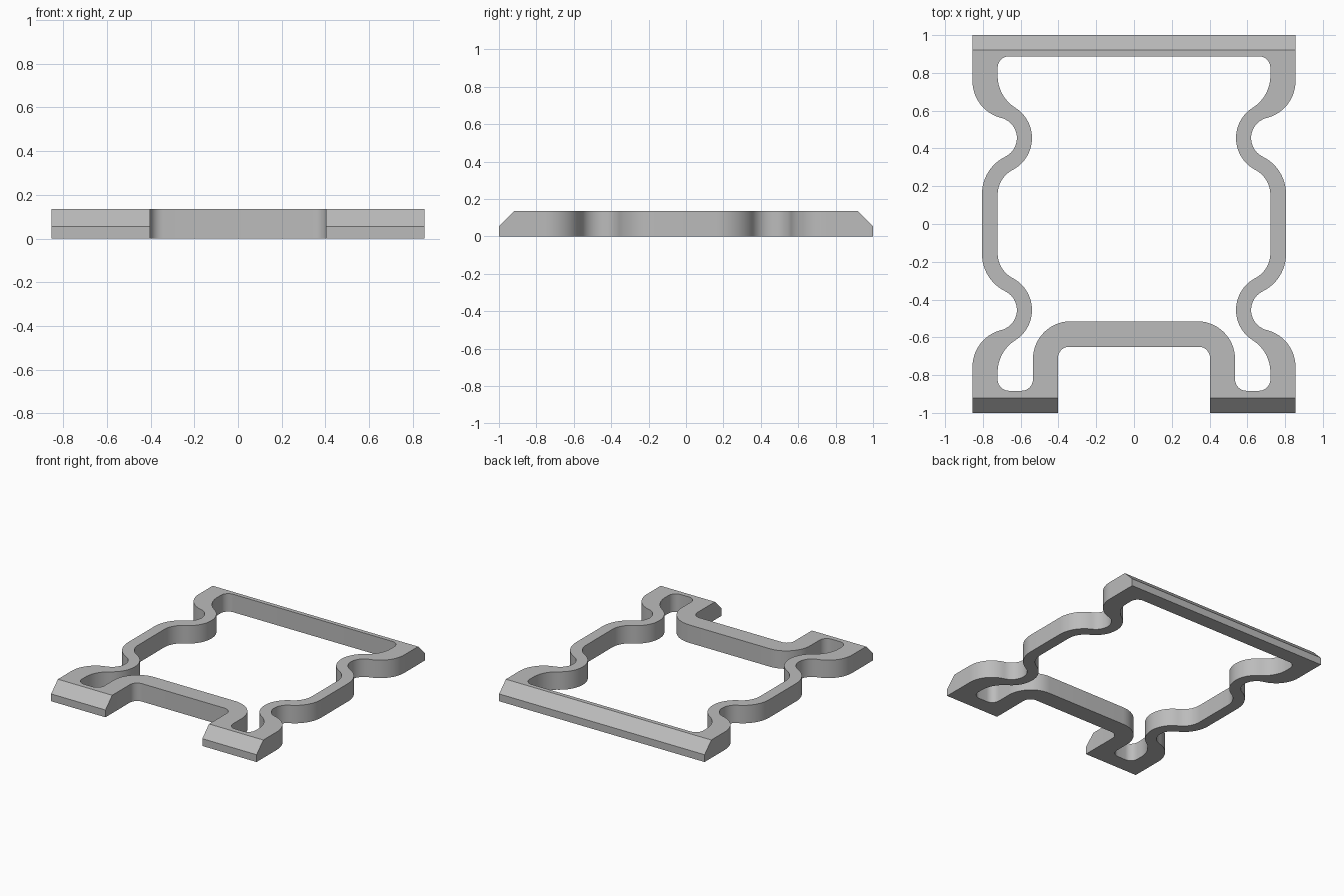
import bpy, bmesh, math
from mathutils import Vector
from mathutils.geometry import delaunay_2d_cdt

if "Cube" in bpy.data.objects:
    bpy.data.objects.remove(bpy.data.objects["Cube"])

HEIGHT, LIP = 0.135, 0.055      # plate height, and where the end chamfers start
WAIST = (0.73, 0.455)           # centre of each pinched waist arc
R_IN, R_OUT = 0.19, 0.11        # waist radii on the inner and outer outline


def arc(c, r, a0, a1, n=14):
    """Points on an arc, angles in degrees."""
    return [(c[0] + r * math.cos(math.radians(a0 + (a1 - a0) * i / n)),
             c[1] + r * math.sin(math.radians(a0 + (a1 - a0) * i / n))) for i in range(n + 1)]


def waist(rw, wall_back, r_back, wall_mid, r_mid):
    """Smooth S-curve from the back wall through the waist to the middle wall."""
    dx1, dx2 = WAIST[0] - wall_back + r_back, WAIST[0] - wall_mid + r_mid
    dy1 = math.sqrt((r_back + rw) ** 2 - dx1 ** 2)
    dy2 = math.sqrt((r_mid + rw) ** 2 - dx2 ** 2)
    a1, a2 = math.degrees(math.atan2(dy1, dx1)), math.degrees(math.atan2(dy2, dx2))
    return (arc((wall_back - r_back, WAIST[1] + dy1), r_back, 0, -a1)
            + arc(WAIST, rw, 180 - a1, 180 + a2, 20)[1:]
            + arc((wall_mid - r_mid, WAIST[1] - dy2), r_mid, a2, 0)[1:])


def flip_y(pts):
    return [(x, -y) for x, y in reversed(pts)]


def both_sides(pts):
    """Close a right-hand half outline with its mirror image."""
    return pts + [(-x, y) for x, y in reversed(pts)]


# Outer outline, right half, from the back corner round to the front notch
outer_s = waist(R_OUT, 0.855, 0.20, 0.805, 0.22)
outer = both_sides([(0.855, 1.0)] + outer_s + flip_y(outer_s)
                   + [(0.855, -1.0), (0.403, -1.0)]
                   + arc((0.343, -0.71), 0.06, 0, 90, 8))

# Inner outline, right half, ending over the raised front crossbar
inner_s = waist(R_IN, 0.722, 0.20, 0.722, 0.15)
inner = both_sides(arc((0.662, 0.828), 0.06, 90, 0, 8) + inner_s + flip_y(inner_s)
                   + arc((0.662, -0.823), 0.06, 0, -90, 8)
                   + arc((0.595, -0.823), 0.06, 270, 180, 8)
                   + arc((0.335, -0.715), 0.20, 0, 90))

# Fill between the outlines and extrude upwards
bm = bmesh.new()
edges = []
for loop in (outer, inner):
    vs = [bm.verts.new((x, y, 0)) for x, y in loop]
    edges += [bm.edges.new((vs[i], vs[(i + 1) % len(vs)])) for i in range(len(vs))]
bmesh.ops.triangle_fill(bm, edges=edges, use_beauty=True, use_dissolve=False)
ext = bmesh.ops.extrude_face_region(bm, geom=bm.faces[:], use_keep_orig=True)
bmesh.ops.translate(bm, vec=(0, 0, HEIGHT),
                    verts=[g for g in ext["geom"] if isinstance(g, bmesh.types.BMVert)])

# Chamfer the front and back top edges
for s in (1, -1):
    cut = bmesh.ops.bisect_plane(bm, geom=bm.verts[:] + bm.edges[:] + bm.faces[:],
                                 plane_co=(0, s, LIP), plane_no=Vector((0, s, 1)),
                                 clear_outer=True)
    bmesh.ops.holes_fill(bm, edges=[e for e in bm.edges if e.is_boundary], sides=0)
bmesh.ops.recalc_face_normals(bm, faces=bm.faces[:])

mesh = bpy.data.meshes.new("frame")
bm.to_mesh(mesh)
bm.free()
frame = bpy.data.objects.new("frame", mesh)
bpy.context.collection.objects.link(frame)

# Plain grey finish
grey = bpy.data.materials.new("grey")
grey.diffuse_color = (0.5, 0.5, 0.5, 1)
grey.use_nodes = True
grey.node_tree.nodes["Principled BSDF"].inputs["Base Color"].default_value = grey.diffuse_color
mesh.materials.append(grey)

# Smooth the curved walls, keep the rims sharp
bpy.context.view_layer.objects.active = frame
frame.select_set(True)
bpy.ops.object.shade_smooth_by_angle(angle=math.radians(30))
